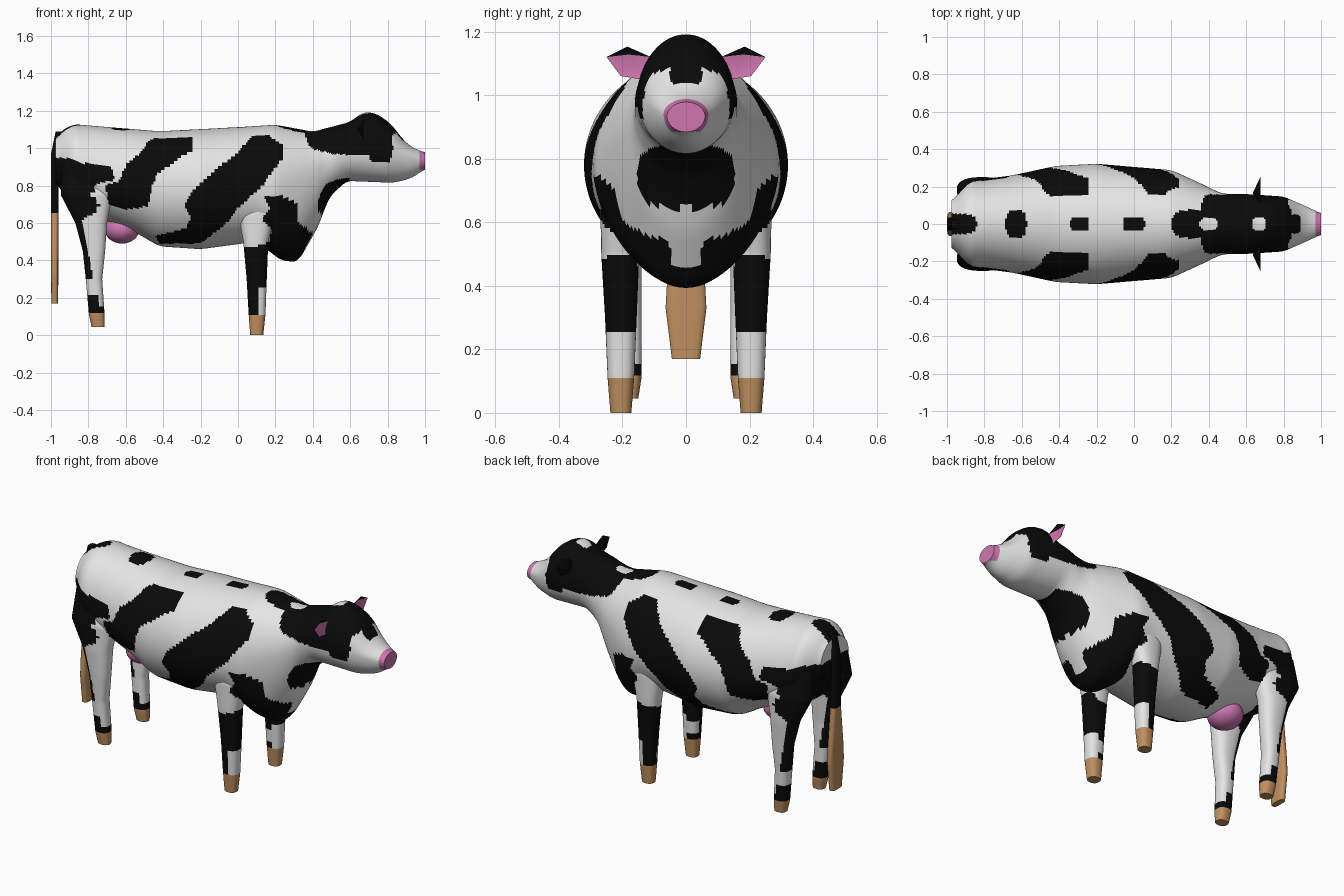
import bpy, bmesh, math
from mathutils import Vector

if "Cube" in bpy.data.objects:
    bpy.data.objects.remove(bpy.data.objects["Cube"])

WHITE, BLACK, PINK, TAN = range(4)
mats = []
for name, col in (("white_hide", (0.78, 0.78, 0.78, 1)), ("black_hide", (0.003, 0.003, 0.003, 1)),
                  ("pink_skin", (0.62, 0.18, 0.44, 1)), ("tan_horn", (0.53, 0.28, 0.12, 1))):
    m = bpy.data.materials.new(name)
    m.diffuse_color = col
    m.use_nodes = True
    m.node_tree.nodes["Principled BSDF"].inputs["Base Color"].default_value = m.diffuse_color
    mats.append(m)


def finish(bm, name, rule, mirror=False):
    """Colour faces by rule, smooth, and optionally mirror across y."""
    bmesh.ops.recalc_face_normals(bm, faces=bm.faces)
    for f in bm.faces:
        f.material_index = rule(f.calc_center_median(), f.normal)
    me = bpy.data.meshes.new(name)
    bm.to_mesh(me)
    bm.free()
    for m in mats:
        me.materials.append(m)
    ob = bpy.data.objects.new(name, me)
    bpy.context.collection.objects.link(ob)
    bpy.ops.object.select_all(action='DESELECT')
    ob.select_set(True)
    bpy.context.view_layer.objects.active = ob
    bpy.ops.object.shade_smooth_by_angle(angle=math.radians(45))
    if mirror:
        ob.modifiers.new("mirror", 'MIRROR').use_axis = (False, True, False)
    return ob


def lerp(table, t):
    if t <= table[0][0]:
        return table[0][1]
    for (a, u), (b, v) in zip(table, table[1:]):
        if t <= b:
            return u + (v - u) * (t - a) / (b - a)
    return table[-1][1]


def soft(table, t, r=0.025):
    return sum(lerp(table, t + r * k) for k in (-1, -.5, 0, .5, 1)) / 5


def loft(name, rings, rule, mirror=False):
    """Skin rings; each end is closed with shrinking rings."""
    def cap(ring):
        c = sum(ring, Vector()) / len(ring)
        return [[c + (p - c) * s for p in ring] for s in (.05, .2, .4, .6, .8)]
    rings = cap(rings[0]) + rings + cap(rings[-1])[::-1]
    bm = bmesh.new()
    vs = [[bm.verts.new(p) for p in r] for r in rings]
    n = len(vs[0])
    for a, b in zip(vs, vs[1:]):
        for i in range(n):
            bm.faces.new((a[i], a[(i + 1) % n], b[(i + 1) % n], b[i]))
    bm.faces.new(vs[0])
    bm.faces.new(vs[-1])
    return finish(bm, name, rule, mirror)


def column(name, rows, rule, n=32, step=0.012, power=0.8, mirror=False):
    """Upright loft from rows of (z, x centre, x radius, y centre, y radius)."""
    tabs = [[(r[0], r[k]) for r in rows] for k in range(1, 5)]
    z0, z1 = rows[0][0], rows[-1][0]
    count = int((z1 - z0) / step)
    sp = lambda v: math.copysign(abs(v) ** power, v)
    rings = []
    for i in range(count + 1):
        z = z0 + (z1 - z0) * i / count
        cx, rx, cy, ry = (lerp(t, z) for t in tabs)
        rings.append([Vector((cx + rx * sp(math.cos(a)), cy + ry * sp(math.sin(a)), z))
                      for a in (math.tau * (k + .5) / n for k in range(n))])
    return loft(name, rings, rule, mirror)


# Hide patches, outlined in side view (x, z)
side_patches = [
    [(.07, 1.06), (.16, 1.07), (.24, 1.02), (.24, .95), (.13, .80), (0, .68), (-.06, .60), (-.2, .49),
     (-.42, .49), (-.44, .53), (-.28, .57), (-.25, .64), (-.29, .68), (-.25, .77), (-.1, .9), (0, .98)],
    [(-.47, 1.05), (-.24, 1.06), (-.24, .99), (-.31, .95), (-.43, .86), (-.46, .8), (-.48, .69),
     (-.6, .67), (-.69, .70), (-.71, .8), (-.63, .83), (-.6, .91), (-.52, .98)],
    [(-1.1, .93), (-.93, .95), (-.83, .92), (-.68, .91), (-.66, .83), (-.76, .81), (-.78, .74),
     (-.74, .70), (-.76, .65), (-.82, .62), (-1.1, .6)],
    [(.13, .75), (.25, .74), (.32, .7), (.32, .61), (.38, .56), (.45, .5), (.34, .3), (.2, .3),
     (.13, .48), (.17, .5), (.18, .57), (.13, .62), (.17, .68)],
    [(.36, 1.06), (.39, 1.0), (.5, .97), (.7, .96), (.71, .93), (.81, .92), (.83, 1.0), (.82, 1.06),
     (.84, 1.08), (.85, 1.25), (.36, 1.25)],
]


def inside(poly, x, z):
    hit = False
    for (a, b), (c, d) in zip(poly, poly[1:] + poly[:1]):
        if (b > z) != (d > z) and x < a + (c - a) * (z - b) / (d - b):
            hit = not hit
    return hit


# Patches on the spine, in top view: x centre, x radius, y radius, colour
spine_spots = [(-.95, .11, .055, BLACK), (-.63, .055, .075, BLACK), (-.29, .05, .038, BLACK),
               (0, .06, .04, BLACK), (.30, .10, .075, BLACK), (.85, .045, .05, BLACK),
               (.40, .05, .032, WHITE), (.67, .035, .035, WHITE)]


def hide(c, n):
    x, y, z = c.x, abs(c.y), c.z
    if x > .97 and z > .885:
        return PINK
    if n.z > .15 and z > .98:
        for cx, rx, ry, col in reversed(spine_spots):
            if (abs(x - cx) / rx) ** 3 + (y / ry) ** 3 < 1:
                return col
    if x > .38 and x < .6 and (y / .155) ** 3 + (abs(z - .745) / .1) ** 3 < 1:
        return BLACK
    if x > .36 and z < .6 and y < .05 and z > .46:
        return WHITE
    return BLACK if any(inside(p, x, z) for p in side_patches) else WHITE


# Body, neck and head in one skin
top = [(-.975, 1.05), (-.95, 1.09), (-.88, 1.128), (-.42, 1.09), (0, 1.112), (.2, 1.125), (.4, 1.088),
       (.6, 1.14), (.67, 1.195), (.74, 1.185), (.82, 1.13), (.87, 1.06), (.92, 1.01), (1, .975)]
bottom = [(-.975, .82), (-.88, .68), (-.7, .61), (-.55, .55), (-.42, .475), (-.2, .46), (.1, .5),
          (.23, .40), (.32, .39), (.44, .60), (.48, .73), (.58, .825), (.83, .815), (.93, .84), (1, .89)]
width = [(-.975, .12), (-.88, .23), (-.65, .26), (-.42, .31), (-.2, .322), (.2, .288), (.35, .22),
         (.47, .162), (.6, .16), (.8, .147), (.86, .12), (.93, .09), (1, .056)]
middle = [(-.975, .94), (-.8, .84), (-.4, .78), (.2, .78), (.4, .86), (.55, .98), (.8, .98), (1, .932)]
rings = []
for i in range(201):
    x = -.975 + 1.975 * i / 200
    t, b, w, m = (soft(tab, x) for tab in (top, bottom, width, middle))
    ring = []
    for k in range(112):
        a = math.tau * k / 112
        s = math.sin(a)
        ring.append(Vector((x, w * math.cos(a), m + s * ((t - m) if s > 0 else (m - b)))))
    rings.append(ring)
loft("body_and_head", rings, hide)


# Front legs with hooves
def front_rule(c, n):
    if c.z < .113:
        return TAN
    if c.z < .46 + .3 * max(0, c.x - .1) + .25 * (c.y - .2):
        pale = c.z < .25 and c.x > .11 or c.z < .22 and .14 < c.z and c.y < .2
        return WHITE if pale else BLACK
    return hide(c, n)


column("front_legs", [(0, .10, .035, .205, .033), (.11, .102, .045, .205, .042), (.3, .1, .054, .205, .05),
                      (.5, .095, .067, .207, .06), (.65, .10, .10, .20, .07), (.8, .10, .07, .19, .05)],
       front_rule, mirror=True)


# Hind legs with thighs and hooves
def hind_rule(c, n):
    if c.z < .113:
        return TAN
    if c.z < .22:
        return WHITE if c.x > -.745 and c.z > .15 else BLACK
    if .3 < c.z < .68 and c.x < -.72 - .18 * c.z:
        return BLACK
    return hide(c, n)


column("hind_legs", [(.045, -.748, .035, .18, .03), (.11, -.755, .042, .18, .04), (.3, -.77, .044, .185, .045),
                     (.45, -.77, .06, .19, .05), (.6, -.785, .085, .19, .06), (.75, -.81, .138, .183, .068),
                     (.92, -.84, .10, .15, .06)],
       hind_rule, mirror=True)

# Tail with tuft
column("tail", [(.17, -.98, .018, 0, .045), (.33, -.98, .02, 0, .065), (.42, -.98, .02, 0, .06),
                (.65, -.98, .02, 0, .034), (.97, -.98, .02, 0, .03), (1.09, -.955, .02, 0, .025)],
       lambda c, n: TAN if c.z < .655 else BLACK, n=16, power=.6)

# Udder
bm = bmesh.new()
bmesh.ops.create_uvsphere(bm, u_segments=24, v_segments=16, radius=1)
for v in bm.verts:
    v.co = Vector((-.62 + .092 * v.co.x, .10 * v.co.y, .565 + .075 * v.co.z))
finish(bm, "udder", lambda c, n: PINK)

# Ears: leaf outline (y, z) with a cupped pink front
outline = [(.11, 1.065), (.145, 1.05), (.205, 1.06), (.25, 1.12), (.185, 1.153), (.11, 1.12)]
bm = bmesh.new()
rim = [bm.verts.new((.675, y, z)) for y, z in outline]
cup = bm.verts.new((.66, .18, 1.128))
back = bm.verts.new((.635, .165, 1.1))
for i in range(len(rim)):
    a, b = rim[i], rim[(i + 1) % len(rim)]
    bm.faces.new((a, b, cup))
    bm.faces.new((b, a, back))
finish(bm, "ears", lambda c, n: PINK if n.x > 0 and (c.z < 1.115 or c.y < .14) else BLACK, mirror=True)
